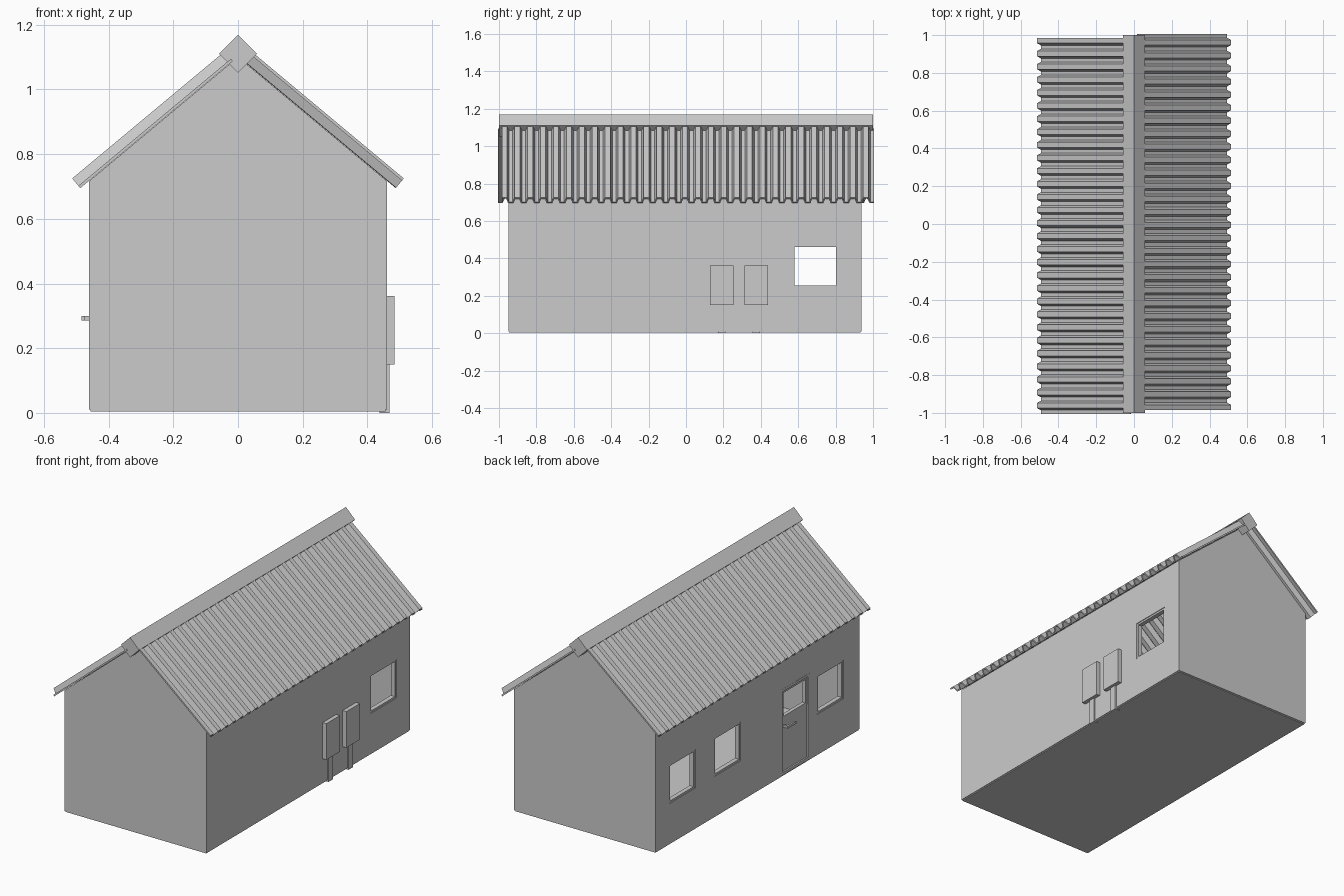
import bpy, bmesh, math
from mathutils import Vector, Matrix

if "Cube" in bpy.data.objects:
    bpy.data.objects.remove(bpy.data.objects["Cube"])

SLOPE = math.atan(0.833)
APEX = 1.10          # underside of the roof at x = 0
HX, Y0, Y1, T = 0.46, -0.95, 0.938, 0.03


def finish(name, bm, recalc=True):
    if recalc:
        bmesh.ops.recalc_face_normals(bm, faces=bm.faces)
    me = bpy.data.meshes.new(name)
    bm.to_mesh(me)
    bm.free()
    ob = bpy.data.objects.new(name, me)
    bpy.context.collection.objects.link(ob)
    return ob


def boxes(name, spans):
    """One object from axis-aligned boxes (x0, x1, y0, y1, z0, z1)."""
    bm = bmesh.new()
    for x0, x1, y0, y1, z0, z1 in spans:
        m = Matrix.Translation(((x0 + x1) / 2, (y0 + y1) / 2, (z0 + z1) / 2))
        s = Matrix.Diagonal((x1 - x0, y1 - y0, z1 - z0, 1))
        bmesh.ops.create_cube(bm, size=1, matrix=m @ s)
    return finish(name, bm)


def prism(name, profile, y0, y1):
    """Extrude an (x, z) outline along y."""
    bm = bmesh.new()
    f = bm.faces.new([bm.verts.new((x, y0, z)) for x, z in profile])
    r = bmesh.ops.extrude_face_region(bm, geom=[f])
    vs = [v for v in r["geom"] if isinstance(v, bmesh.types.BMVert)]
    bmesh.ops.translate(bm, verts=vs, vec=(0, y1 - y0, 0))
    return finish(name, bm)


def cut(ob, cutter):
    m = ob.modifiers.new("cut", "BOOLEAN")
    m.operation = "DIFFERENCE"
    m.solver = "EXACT"
    m.object = cutter
    cutter.hide_render = True
    cutter.hide_set(True)


def frame(name, x0, x1, y0, y1, z0, z1, w):
    boxes(name, [(x0, x1, y0, y0 + w, z0, z1), (x0, x1, y1 - w, y1, z0, z1),
                 (x0, x1, y0 + w, y1 - w, z0, z0 + w),
                 (x0, x1, y0 + w, y1 - w, z1 - w, z1)])


# Walls: gabled prism, hollowed out, open to the roof
eave = APEX - 0.833 * HX
walls = prism("walls", [(-HX, 0.01), (HX, 0.01), (HX, eave), (0, APEX), (-HX, eave)], Y0, Y1)
cut(walls, boxes("room_cutter", [(-HX + T, HX - T, Y0 + T, Y1 - T, 0.02, 1.5)]))

# Window and door openings: (side, y0, y1)
WZ0, WZ1 = 0.245, 0.472
DY0, DY1, DZ = -0.487, -0.227, 0.515
windows = [(1, 0.57, 0.812), (-1, 0.57, 0.812), (-1, 0.15, 0.392), (-1, -0.80, -0.558)]
openings = []
for s, y0, y1 in windows:
    openings.append((s * HX - 0.06, s * HX + 0.06, y0, y1, WZ0, WZ1))
openings.append((-HX - 0.06, -HX + 0.06, DY0, DY1, 0.022, DZ))
cut(walls, boxes("opening_cutter", openings))

# Window frames
for i, (s, y0, y1) in enumerate(windows):
    a, b = sorted((s * (HX - T), s * (HX - 0.004)))
    frame(f"window_frame_{i + 1}", a, b, y0, y1, WZ0, WZ1, 0.011)

# Door: frame, lower panel, window frame, handle
frame("door_frame", -HX - 0.001, -HX + T, DY0, DY1, 0.012, DZ, 0.015)
a, b = DY0 + 0.015, DY1 - 0.015
boxes("door_panel", [(-HX + 0.008, -HX + 0.025, a, b, 0.027, 0.335)])
frame("door_window_frame", -HX + 0.006, -HX + 0.027, a, b, 0.335, DZ - 0.015, 0.014)
boxes("door_handle", [(-0.474, -0.45, -0.262, -0.25, 0.286, 0.299),
                      (-0.484, -0.474, -0.33, -0.25, 0.286, 0.299)])

# Floor slab
boxes("floor", [(-HX + 0.004, HX - 0.004, Y0 + 0.004, Y1 - 0.004, 0.004, 0.021)])

# Meter boxes on conduits
for i, y in enumerate((0.19, 0.375)):
    boxes(f"meter_box_{i + 1}", [(0.455, 0.484, y - 0.063, y + 0.063, 0.15, 0.362)])
    boxes(f"meter_conduit_{i + 1}", [(0.437, 0.468, y - 0.02, y + 0.02, 0.0, 0.155)])

# Ridge beam: square bar turned on edge
R = 0.059
prism("ridge_beam", [(R, 1.11), (0, 1.11 + R), (-R, 1.11), (0, 1.11 - R)], -1, 1)

# Corrugated roof sheets: trapezoid wave down each slope
d = Vector((math.cos(SLOPE), 0, -math.sin(SLOPE)))
n = Vector((math.sin(SLOPE), 0, math.cos(SLOPE)))
HIGH, LOW = 0.04, 0.010
TOP, SIDE, BOTTOM = 0.028, 0.011, 0.019
for name, turn in (("roof_sheet_right", 0), ("roof_sheet_left", math.pi)):
    pts, y = [], -0.985
    for k in range(29):
        for h, step in ((HIGH, TOP), (HIGH, SIDE), (LOW, BOTTOM), (LOW, SIDE)):
            pts.append((y, h))
            y += step
    bm = bmesh.new()
    rows = []
    for y, h in pts:
        base = Vector((0, y, APEX)) + n * h
        rows.append((bm.verts.new(base + d * 0.02), bm.verts.new(base + d * 0.634)))
    for (a0, b0), (a1, b1) in zip(rows, rows[1:]):
        bm.faces.new((a0, b0, b1, a1))
    ob = finish(name, bm, recalc=False)
    ob.rotation_euler.z = turn
    m = ob.modifiers.new("thickness", "SOLIDIFY")
    m.thickness = 0.009
    m.offset = -1
